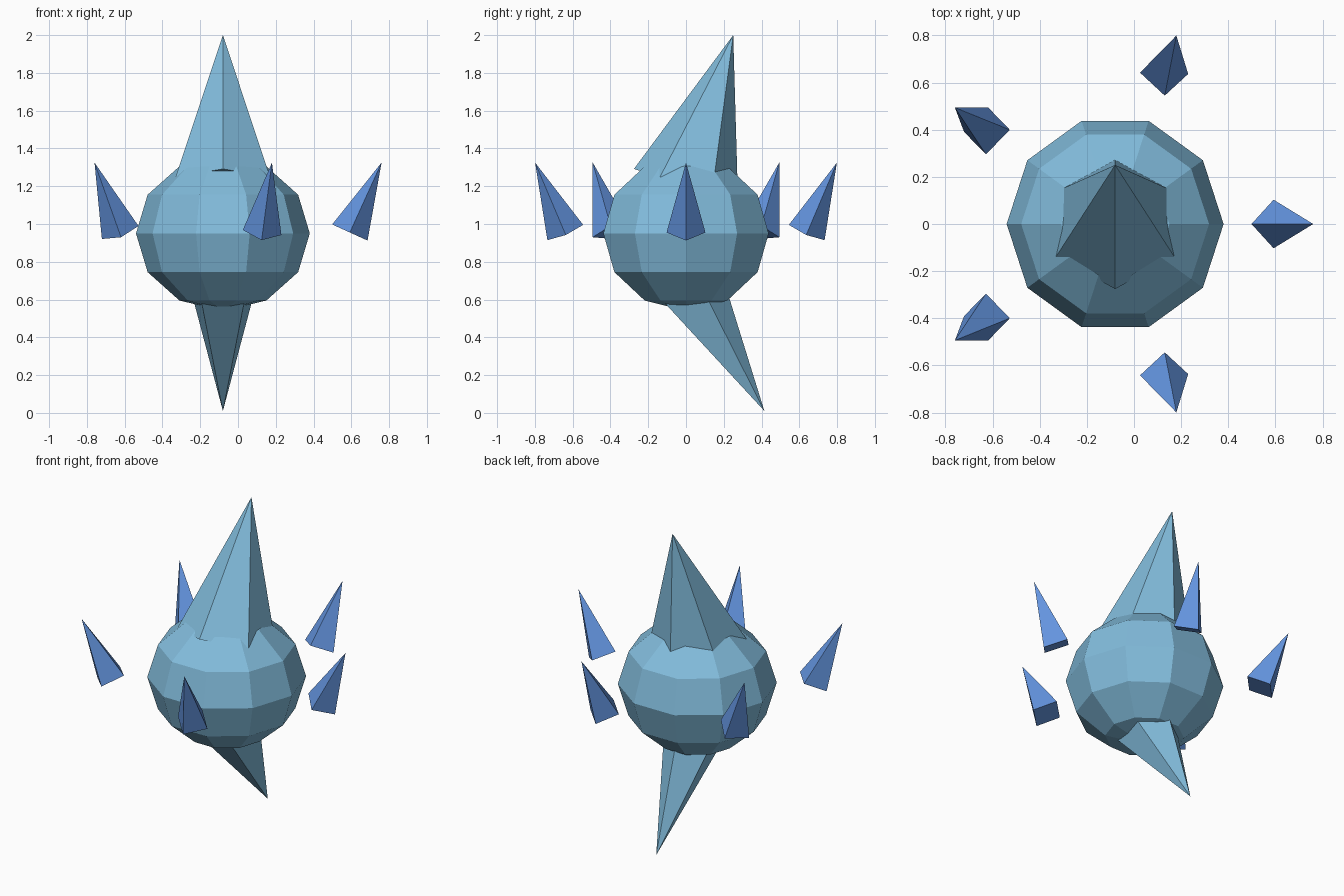
import bpy, bmesh
from math import sin, cos, pi
from mathutils import Vector

cube = bpy.data.objects.get("Cube")
if cube:
    bpy.data.objects.remove(cube, do_unlink=True)


def make_material(name, rgb):
    mat = bpy.data.materials.new(name)
    mat.use_nodes = True
    mat.diffuse_color = (*rgb, 1)
    mat.node_tree.nodes["Principled BSDF"].inputs["Base Color"].default_value = (*rgb, 1)
    return mat


def finish(name, bm, mat):
    bmesh.ops.recalc_face_normals(bm, faces=bm.faces)
    mesh = bpy.data.meshes.new(name)
    bm.to_mesh(mesh)
    bm.free()
    mesh.materials.append(mat)
    obj = bpy.data.objects.new(name, mesh)
    bpy.context.collection.objects.link(obj)
    return obj


def spike(name, base, tip, radius, sides, mat):
    """Pyramid whose base is square to its axis, with one base corner towards +y."""
    base, tip = Vector(base), Vector(tip)
    axis = tip - base
    up = Vector((0, 0, 1 if axis.z > 0 else -1))
    turn = up.rotation_difference(axis)
    bm = bmesh.new()
    ring = []
    for i in range(sides):
        a = pi / 2 + 2 * pi * i / sides
        ring.append(bm.verts.new(base + turn @ Vector((radius * cos(a), radius * sin(a), 0))))
    top = bm.verts.new(tip)
    bm.faces.new(ring)
    for i in range(sides):
        bm.faces.new((ring[i], ring[(i + 1) % sides], top))
    return finish(name, bm, mat)


def faceted_ball(name, centre, radius, height, segments, rings, mat):
    centre = Vector(centre)
    bm = bmesh.new()
    loops = []
    for j in range(1, rings):
        t = pi * j / rings - pi / 2
        loops.append([bm.verts.new(centre + Vector((
            radius * cos(t) * cos(2 * pi * i / segments),
            radius * cos(t) * sin(2 * pi * i / segments),
            height * sin(t)))) for i in range(segments)])
    bottom = bm.verts.new(centre - Vector((0, 0, height)))
    top = bm.verts.new(centre + Vector((0, 0, height)))
    for i in range(segments):
        k = (i + 1) % segments
        bm.faces.new((bottom, loops[0][k], loops[0][i]))
        bm.faces.new((top, loops[-1][i], loops[-1][k]))
        for low, high in zip(loops, loops[1:]):
            bm.faces.new((low[i], low[k], high[k], high[i]))
    return finish(name, bm, mat)


sky = make_material("sky blue", (0.223, 0.503, 0.716))
crystal = make_material("crystal blue", (0.127, 0.301, 0.745))
CX = -0.08  # the body axis

# Body, head horn and tail
faceted_ball("body", (CX, 0, 0.95), 0.46, 0.41, 10, 6, sky)
spike("head_horn", (CX, 0, 1.205), (CX, 0.25, 2.0), 0.289, 6, sky)
spike("tail", (CX, 0.02, 0.66), (CX, 0.415, 0.01), 0.19, 5, sky)

# Ring of floating crystals leaning outwards
for n in range(5):
    a = 2 * pi * n / 5
    spike(f"crystal_{n + 1}",
          (CX + 0.672 * cos(a), 0.672 * sin(a), 0.955),
          (CX + 0.84 * cos(a), 0.84 * sin(a), 1.325), 0.103, 4, crystal)
